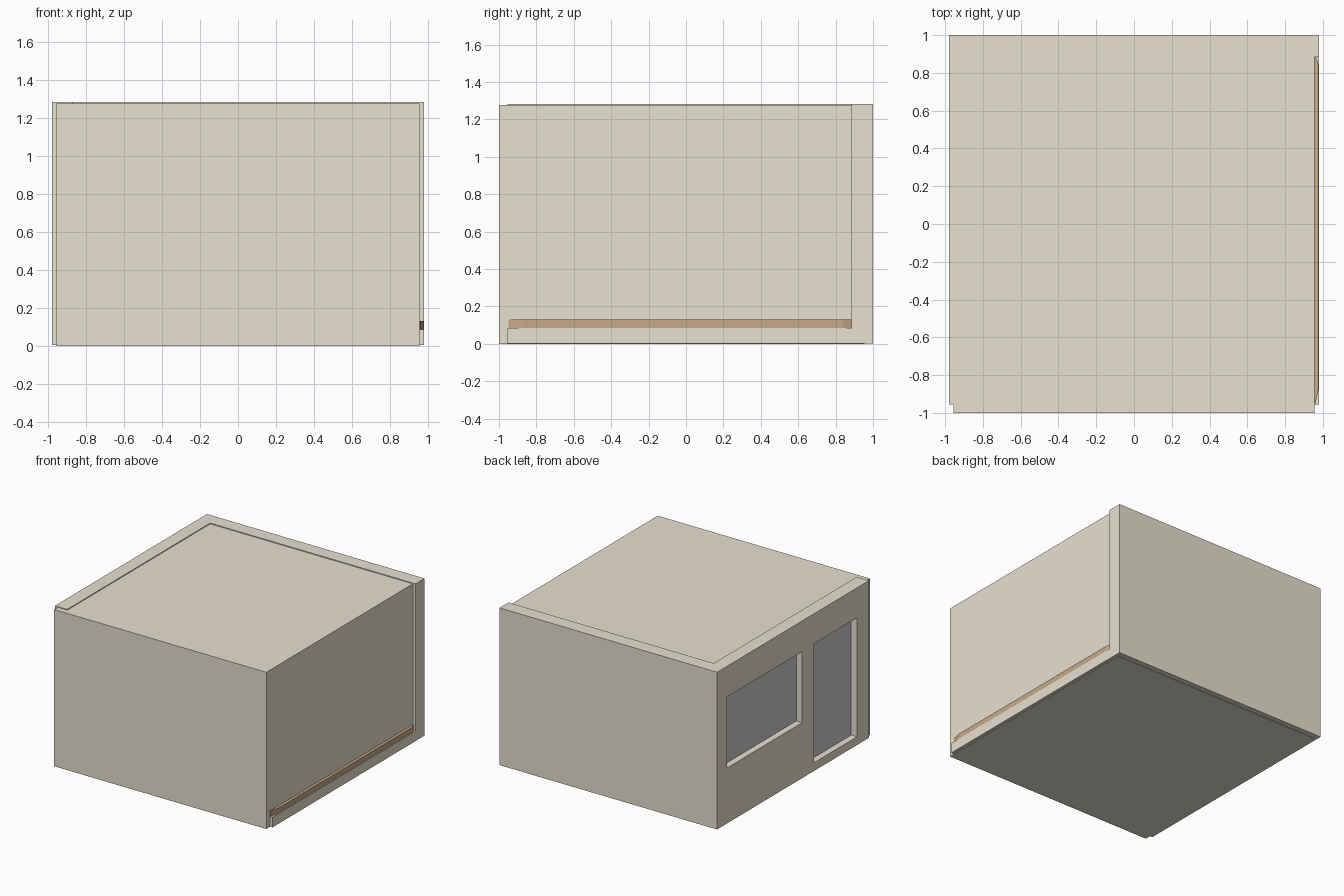
import bpy, bmesh

if "Cube" in bpy.data.objects:
    bpy.data.objects.remove(bpy.data.objects["Cube"])


def mat(name, col):
    m = bpy.data.materials.new(name)
    m.diffuse_color = (*col, 1)
    m.use_nodes = True
    m.node_tree.nodes["Principled BSDF"].inputs["Base Color"].default_value = m.diffuse_color
    return m


BEIGE = mat("plaster", (0.80, 0.75, 0.63))
BROWN = mat("wood", (0.58, 0.40, 0.25))


def prism(name, pts, z0, z1, material=None):
    """Extrude a plan outline (counter-clockwise) from z0 to z1."""
    bm = bmesh.new()
    face = bm.faces.new([bm.verts.new((x, y, z0)) for x, y in pts])
    ext = bmesh.ops.extrude_face_region(bm, geom=[face])
    for v in ext["geom"]:
        if isinstance(v, bmesh.types.BMVert):
            v.co.z = z1
    bmesh.ops.recalc_face_normals(bm, faces=bm.faces)
    me = bpy.data.meshes.new(name)
    bm.to_mesh(me)
    bm.free()
    ob = bpy.data.objects.new(name, me)
    bpy.context.collection.objects.link(ob)
    if material:
        me.materials.append(material)
    return ob


def box(name, x0, x1, y0, y1, z0, z1, material=None):
    return prism(name, [(x0, y0), (x1, y0), (x1, y1), (x0, y1)], z0, z1, material)


OUT, INN, FRONT, BACK, INNER_BACK = 0.98, 0.87, -0.955, 1.0, 0.885
PANEL, TOP, LID = 0.955, 1.283, 1.276

# U-shaped walls: left, back, right
walls = prism("walls", [(-OUT, FRONT), (-INN, FRONT), (-INN, INNER_BACK), (INN, INNER_BACK),
                        (INN, FRONT), (OUT, FRONT), (OUT, BACK), (-OUT, BACK)],
              0.003, TOP, BEIGE)

# Openings: window and door in the left wall, wide opening in the right wall
openings = {
    "window": (-1.1, -0.8, -0.093, 0.87, 0.455, 1.033),
    "door": (-1.1, -0.8, -0.80, -0.247, 0.07, 1.038),
    "right_opening": (0.8, 1.1, -1.1, INNER_BACK, 0.085, 1.5),
}
for name, dims in openings.items():
    cutter = box(name + "_cutter", *dims, BEIGE)
    cutter.hide_render = True
    cutter.hide_set(True)
    mod = walls.modifiers.new(name, "BOOLEAN")
    mod.operation = "DIFFERENCE"
    mod.solver = "EXACT"
    mod.object = cutter

# Glass panes set in the middle of the left wall
for name in ("window", "door"):
    _, _, y0, y1, z0, z1 = openings[name]
    box(name + "_glass", -0.928, -0.92, y0, y1, z0, z1)

# Floor, ceiling and the front and right closing panels
box("floor", -PANEL, PANEL, FRONT, PANEL, 0, 0.006, BEIGE)
box("ceiling", -INN, PANEL, FRONT, INNER_BACK, LID - 0.04, LID, BEIGE)
box("front_panel", -PANEL, PANEL, -1.0, FRONT, 0, LID, BEIGE)
box("right_panel", PANEL - 0.045, PANEL, FRONT, INNER_BACK, 0.085, LID, BEIGE)

# Wooden sill with tapered ends on the low right wall
prism("sill", [(INN, -0.95), (0.96, -0.95), (0.978, -0.87), (0.978, 0.84),
               (0.962, INNER_BACK), (INN, INNER_BACK)], 0.085, 0.13, BROWN)
